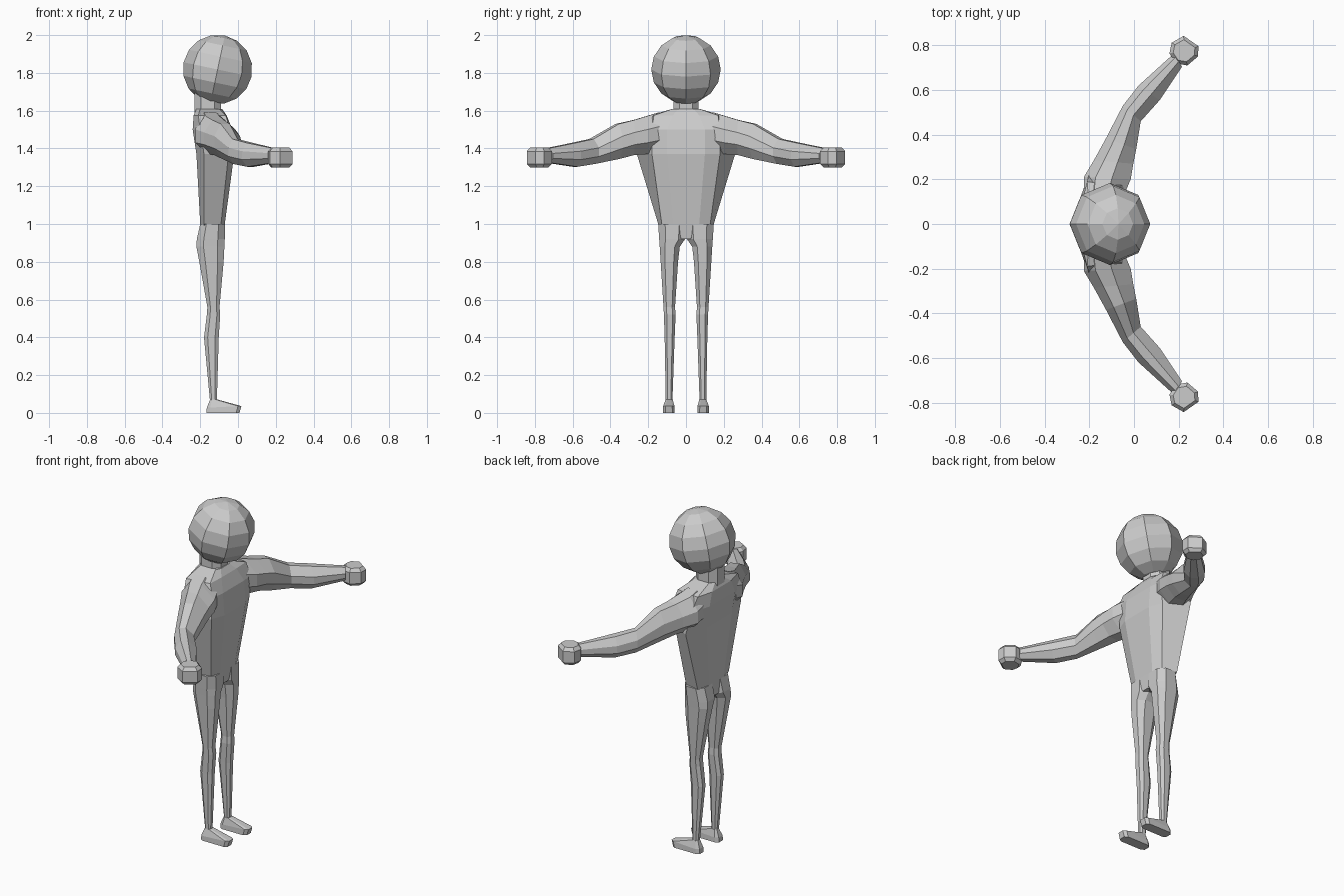
import bpy, bmesh, math
from mathutils import Vector, Matrix

if "Cube" in bpy.data.objects:
    bpy.data.objects.remove(bpy.data.objects["Cube"])

# Single plain grey
grey = bpy.data.materials.new("plain_grey")
grey.use_nodes = True
grey.diffuse_color = (0.6, 0.6, 0.6, 1)
grey.node_tree.nodes["Principled BSDF"].inputs["Base Color"].default_value = (0.6, 0.6, 0.6, 1)


def finish(name, bm, mirror=False):
    bmesh.ops.recalc_face_normals(bm, faces=bm.faces)
    mesh = bpy.data.meshes.new(name)
    bm.to_mesh(mesh)
    bm.free()
    mesh.materials.append(grey)
    obj = bpy.data.objects.new(name, mesh)
    bpy.context.collection.objects.link(obj)
    if mirror:
        mod = obj.modifiers.new("mirror", 'MIRROR')
        mod.use_axis = (False, True, False)
        mod.use_mirror_merge = False
    return obj


def loft(name, rings, mirror=False):
    """Skin a list of equal-length closed rings and cap both ends."""
    bm = bmesh.new()
    loops = [[bm.verts.new(p) for p in ring] for ring in rings]
    n = len(loops[0])
    for a, b in zip(loops, loops[1:]):
        for i in range(n):
            j = (i + 1) % n
            bm.faces.new((a[i], a[j], b[j], b[i]))
    bm.faces.new(loops[0])
    bm.faces.new(loops[-1])
    return finish(name, bm, mirror)


def chamfered(z, x0, x1, y0, y1, cx=0.25, cy=0.25):
    """Horizontal eight-sided section with cut corners."""
    dx, dy = (x1 - x0) * cx, (y1 - y0) * cy
    return [(x1, y0 + dy, z), (x1, y1 - dy, z), (x1 - dx, y1, z), (x0 + dx, y1, z),
            (x0, y1 - dy, z), (x0, y0 + dy, z), (x0 + dx, y0, z), (x1 - dx, y0, z)]


# Head: faceted ball tipped forwards
bm = bmesh.new()
bmesh.ops.create_uvsphere(
    bm, u_segments=8, v_segments=8, radius=0.184,
    matrix=Matrix.Translation((-0.108, 0, 1.818)) @ Matrix.Rotation(math.radians(12), 4, 'Y'))
finish("head", bm)

# Neck
loft("neck", [chamfered(z, -0.23, -0.09, -0.067, 0.067) for z in (1.56, 1.70)])

# Torso: z, front x, front y, side-front x, y, side-back x, y, back x, y
torso = [
    (0.92, -0.08, 0.02, -0.10, 0.04, -0.18, 0.04, -0.20, 0.02),
    (1.00, -0.07, 0.07, -0.09, 0.128, -0.18, 0.147, -0.20, 0.07),
    (1.37, -0.02, 0.10, -0.05, 0.18, -0.18, 0.26, -0.22, 0.12),
    (1.50, -0.03, 0.10, -0.04, 0.18, -0.20, 0.23, -0.24, 0.12),
    (1.575, -0.06, 0.07, -0.065, 0.17, -0.21, 0.19, -0.235, 0.09),
    (1.61, -0.085, 0.04, -0.10, 0.07, -0.20, 0.07, -0.22, 0.04),
]
rings = []
for z, *v in torso:
    half = [(v[i], v[i + 1], z) for i in range(0, 8, 2)]
    rings.append(half + [(x, -y, z) for x, y, z in reversed(half)])
loft("torso", rings)

# Legs: z, back x, front x, inner y, outer y
legs = [
    (1.00, -0.20, -0.07, 0.0, 0.147),
    (0.92, -0.218, -0.07, 0.005, 0.142),
    (0.88, -0.22, -0.072, 0.033, 0.139),
    (0.80, -0.205, -0.076, 0.042, 0.134),
    (0.56, -0.162, -0.098, 0.058, 0.119),
    (0.52, -0.165, -0.094, 0.055, 0.117),
    (0.40, -0.18, -0.102, 0.060, 0.113),
    (0.06, -0.148, -0.112, 0.072, 0.107),
]
loft("legs", [chamfered(*r) for r in legs], True)

# Feet: sole, flat rim, then sloping instep
loft("feet", [
    chamfered(0.0, -0.168, 0.008, 0.06, 0.122, 0.1, 0.2),
    [(x, y, 0.028 + 0.008 * (x > -0.05))
     for x, y, z in chamfered(0, -0.165, 0.018, 0.061, 0.121, 0.1, 0.2)],
    chamfered(0.07, -0.148, -0.106, 0.07, 0.108),
], True)

# Arms: back-edge point, front-edge point, low z, high z
arms = [
    ((-0.225, 0.15), (-0.04, 0.14), 1.38, 1.59),
    ((-0.225, 0.21), (-0.015, 0.20), 1.37, 1.572),
    ((-0.18, 0.285), (-0.003, 0.27), 1.365, 1.55),
    ((-0.125, 0.385), (0.01, 0.335), 1.345, 1.53),
    ((-0.05, 0.53), (0.03, 0.46), 1.318, 1.45),
    ((0.02, 0.62), (0.115, 0.555), 1.303, 1.43),
    ((0.18, 0.765), (0.215, 0.705), 1.325, 1.40),
]
section = [(0, 0.3), (0, 0.65), (0.25, 1), (0.6, 1), (1, 0.65), (1, 0.3), (0.7, 0), (0.3, 0)]
rings = []
for back, front, lo, hi in arms:
    b, f = Vector(back), Vector(front)
    rings.append([(*b.lerp(f, t), lo + (hi - lo) * h) for t, h in section])
loft("arms", rings, True)

# Hands: blunt mitts with chamfered rims
angles = [18, 92, 147, 190, 237, 282, 338]
loft("hands", [
    [(0.225 + r * math.cos(math.radians(a)), 0.776 + r * math.sin(math.radians(a)), z) for a in angles]
    for z, r in ((1.30, 0.05), (1.318, 0.067), (1.385, 0.067), (1.404, 0.05))], True)
